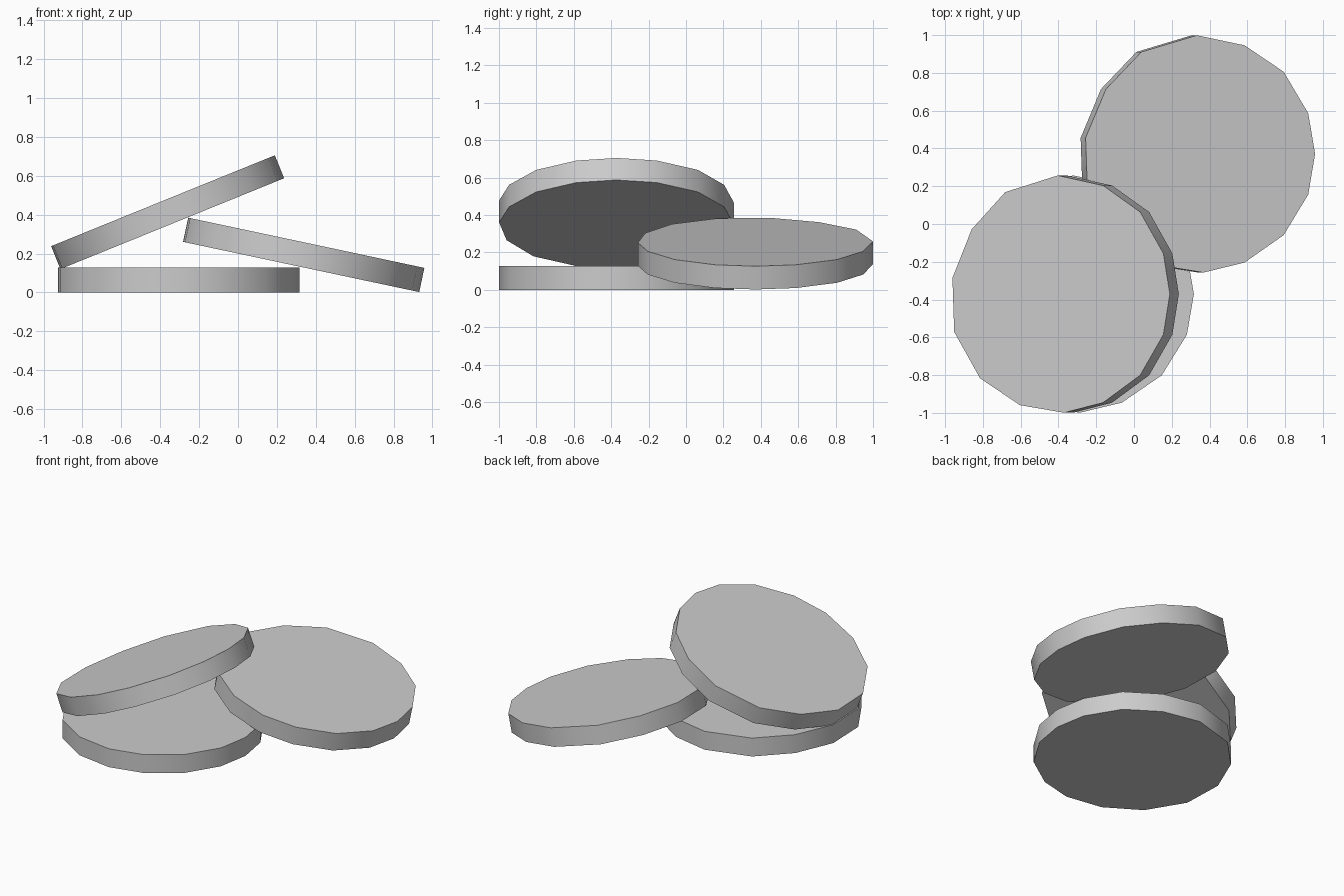
import bpy, bmesh
from math import radians

if "Cube" in bpy.data.objects:
    bpy.data.objects.remove(bpy.data.objects["Cube"])

# Slightly uneven 15-sided outline shared by all discs
OUTLINE = [(.62, 0), (.583, .215), (.45, .435), (.238, .575), (-.02, .628),
           (-.32, .54), (-.512, .343), (-.622, .085), (-.612, -.2),
           (-.465, -.445), (-.237, -.588), (.016, -.628), (.238, -.575),
           (.45, -.43), (.583, -.215)]
THICK = .127


def disc(name, location, tilt):
    """Extrude the outline into a disc, tilted about the y axis."""
    bm = bmesh.new()
    base = bm.faces.new([bm.verts.new((x, y, -THICK / 2)) for x, y in OUTLINE])
    top = bmesh.ops.extrude_face_region(bm, geom=[base], use_keep_orig=True)
    verts = [v for v in top["geom"] if isinstance(v, bmesh.types.BMVert)]
    bmesh.ops.translate(bm, verts=verts, vec=(0, 0, THICK))
    bmesh.ops.recalc_face_normals(bm, faces=bm.faces)
    mesh = bpy.data.meshes.new(name)
    bm.to_mesh(mesh)
    bm.free()
    obj = bpy.data.objects.new(name, mesh)
    bpy.context.collection.objects.link(obj)
    obj.location = location
    obj.rotation_euler = (0, radians(tilt), 0)
    # smooth rim, crisp edges to the flat faces
    bpy.ops.object.select_all(action='DESELECT')
    obj.select_set(True)
    bpy.context.view_layer.objects.active = obj
    bpy.ops.object.shade_smooth_by_angle(angle=radians(35))


# Flat disc on the ground, one leaning on its edge, one resting on both
disc("bottom_disc", (-.303, -.371, THICK / 2), 0)
disc("leaning_disc", (.339, .371, .193), 12)
disc("top_disc", (-.361, -.371, .413), -22.1)
